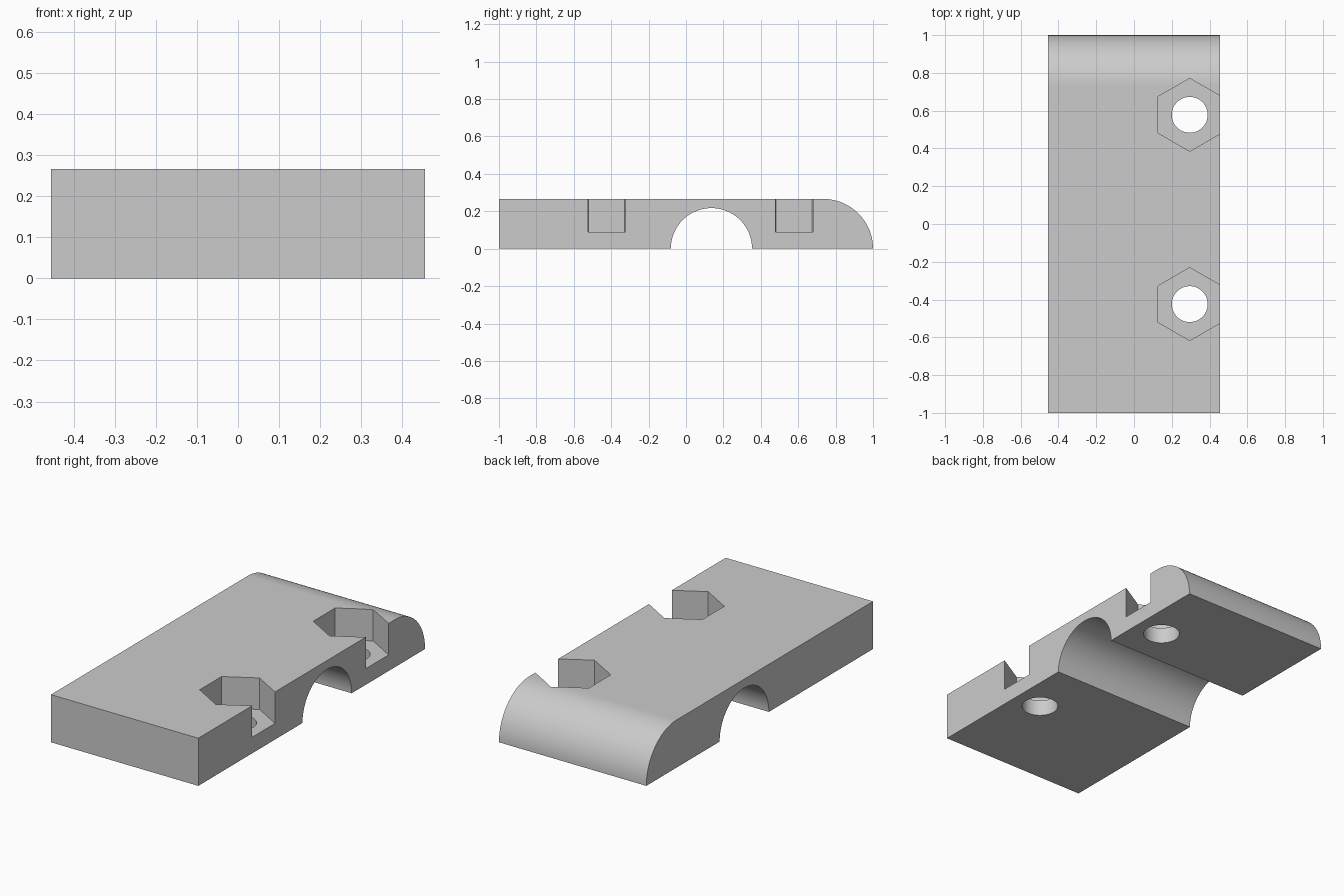
import bpy, bmesh
from math import cos, sin, pi, radians

cube = bpy.data.objects.get("Cube")
if cube:
    bpy.data.objects.remove(cube, do_unlink=True)

HALF_W, HEIGHT = 0.455, 0.266
GROOVE_Y, GROOVE_R = 0.136, 0.217
BOLT_X, BOLT_YS = 0.295, (-0.424, 0.578)
POCKET_R, POCKET_FLOOR, HOLE_R = 0.193, 0.09, 0.095

grey = bpy.data.materials.new("light grey")
grey.use_nodes = True
colour = (0.6, 0.6, 0.6, 1)
grey.diffuse_color = colour
grey.node_tree.nodes["Principled BSDF"].inputs["Base Color"].default_value = colour


def arc(cy, r, start, end, steps):
    """Points of an arc in the y-z plane, centred on the base line."""
    angles = [start + (end - start) * i / steps for i in range(steps + 1)]
    return [(cy + r * cos(a), r * sin(a)) for a in angles]


def extrude(name, points, direction):
    """Solid made by sweeping a planar outline along a direction."""
    bm = bmesh.new()
    face = bm.faces.new([bm.verts.new(p) for p in points])
    swept = bmesh.ops.extrude_face_region(bm, geom=[face])["geom"]
    verts = [g for g in swept if isinstance(g, bmesh.types.BMVert)]
    bmesh.ops.translate(bm, verts=verts, vec=direction)
    bmesh.ops.recalc_face_normals(bm, faces=bm.faces)
    mesh = bpy.data.meshes.new(name)
    bm.to_mesh(mesh)
    bm.free()
    mesh.materials.append(grey)
    obj = bpy.data.objects.new(name, mesh)
    bpy.context.collection.objects.link(obj)
    return obj


def prism(name, y, r, sides, bottom, top):
    """Upright prism at a bolt position, with corners facing +y and -y."""
    angles = [pi / 2 + 2 * pi * i / sides for i in range(sides)]
    ring = [(BOLT_X + r * cos(a), y + r * sin(a), bottom) for a in angles]
    return extrude(name, ring, (0, 0, top - bottom))


# Block side profile: square front, half-round groove below, rounded back
profile = [(-1, HEIGHT), (-1, 0)]
profile += arc(GROOVE_Y, GROOVE_R, pi, 0, 64)
profile += arc(1 - HEIGHT, HEIGHT, 0, pi / 2, 32)
block = extrude("clamp_block", [(-HALF_W, y, z) for y, z in profile],
                (2 * HALF_W, 0, 0))

# Nut pockets open to the side, and bolt holes through their floors
cutters = []
for y in BOLT_YS:
    cutters.append(prism("nut_pocket_cutter", y, POCKET_R, 6, POCKET_FLOOR, 0.4))
    cutters.append(prism("bolt_hole_cutter", y, HOLE_R, 48, -0.1, 0.2))

bpy.ops.object.select_all(action="DESELECT")
block.select_set(True)
bpy.context.view_layer.objects.active = block
for cutter in cutters:
    cut = block.modifiers.new("cut", "BOOLEAN")
    cut.operation = "DIFFERENCE"
    cut.solver = "EXACT"
    cut.object = cutter
    bpy.ops.object.modifier_apply(modifier=cut.name)
    bpy.data.objects.remove(cutter, do_unlink=True)

# Smooth curves with crisp edges and undistorted flat faces
bpy.ops.object.shade_smooth_by_angle(angle=radians(30))
weighted = block.modifiers.new("flat_face_normals", "WEIGHTED_NORMAL")
weighted.keep_sharp = True
